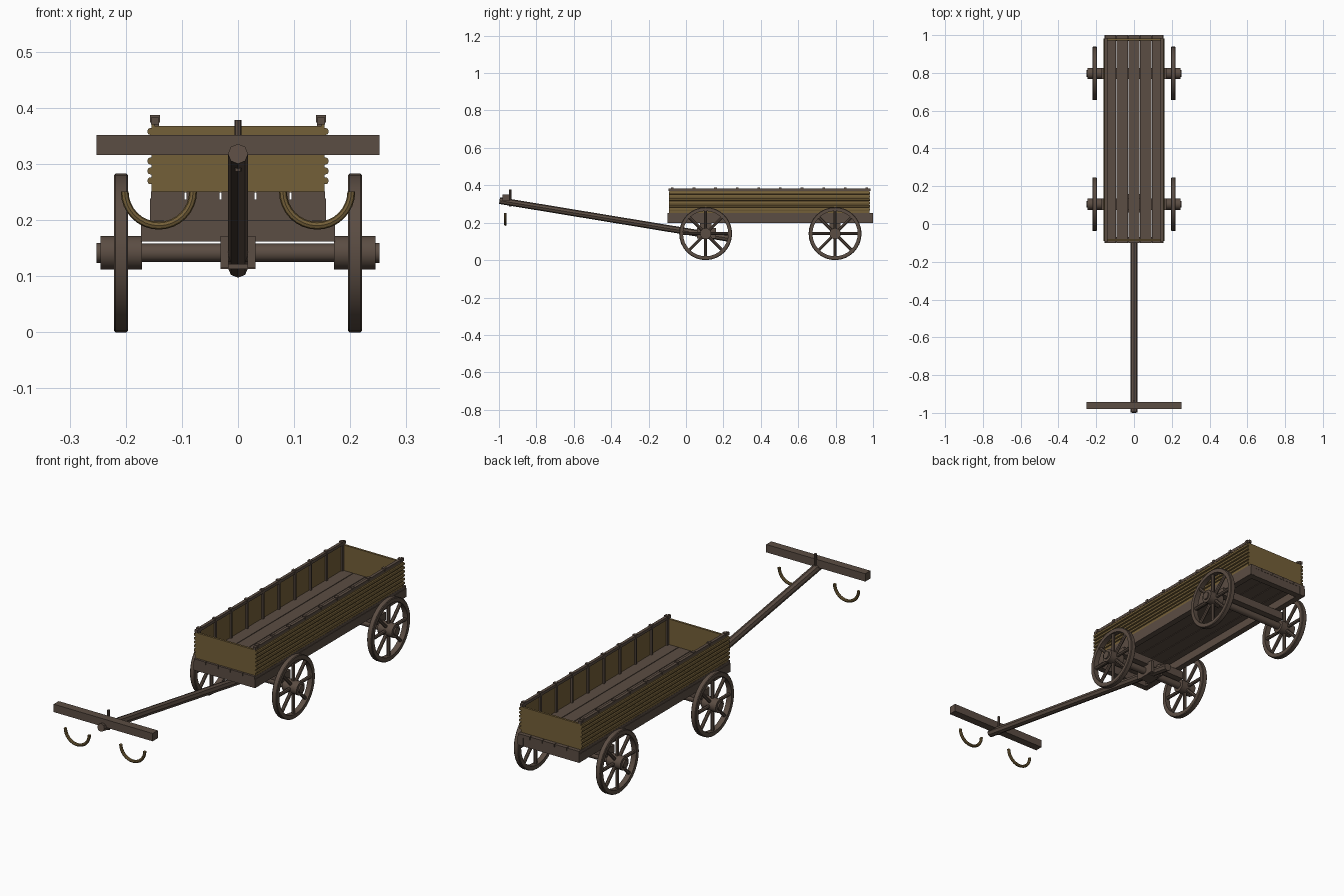
import bpy
import bmesh
import math
from mathutils import Vector

if "Cube" in bpy.data.objects:
    bpy.data.objects.remove(bpy.data.objects["Cube"], do_unlink=True)


def material(name, rgb):
    mat = bpy.data.materials.new(name)
    mat.use_nodes = True
    mat.diffuse_color = (*rgb, 1)
    mat.node_tree.nodes["Principled BSDF"].inputs["Base Color"].default_value = (*rgb, 1)
    return mat


BROWN = material("dark brown wood", (0.105, 0.074, 0.056))
OLIVE = material("olive wood", (0.175, 0.115, 0.04))


def finish(name, bm, mat, smooth=False):
    bmesh.ops.recalc_face_normals(bm, faces=bm.faces[:])
    mesh = bpy.data.meshes.new(name)
    bm.to_mesh(mesh)
    bm.free()
    mesh.materials.append(mat)
    obj = bpy.data.objects.new(name, mesh)
    bpy.context.collection.objects.link(obj)
    if smooth:
        bpy.ops.object.select_all(action="DESELECT")
        obj.select_set(True)
        bpy.context.view_layer.objects.active = obj
        bpy.ops.object.shade_smooth_by_angle(angle=math.radians(40))
    return obj


def add_box(bm, x, y, z):
    """Box from three (low, high) ranges."""
    verts = bmesh.ops.create_cube(bm, size=1)["verts"]
    for v in verts:
        v.co = Vector([(lo + hi) / 2 + c * (hi - lo) for c, (lo, hi) in zip(v.co, (x, y, z))])


def box(name, x, y, z, mat=BROWN):
    bm = bmesh.new()
    add_box(bm, x, y, z)
    return finish(name, bm, mat)


def add_rod(bm, a, b, radius, sides=12):
    """Cylinder between two points."""
    a, b = Vector(a), Vector(b)
    verts = bmesh.ops.create_cone(bm, cap_ends=True, segments=sides, radius1=radius,
                                  radius2=radius, depth=(b - a).length)["verts"]
    turn = (b - a).to_track_quat("Z", "Y")
    for v in verts:
        v.co = turn @ v.co + (a + b) / 2


def rod(name, a, b, radius, sides=12):
    bm = bmesh.new()
    add_rod(bm, a, b, radius, sides)
    return finish(name, bm, BROWN, True)


def span(side, lo, hi):
    return tuple(sorted((side * lo, side * hi)))


AXLE_Z = 0.1415
AXLES = {"front": 0.105, "rear": 0.797}
SIDES = {"left": 1, "right": -1}


def wheel(name, side, y):
    bm = bmesh.new()
    # Rim: a bevelled rectangular section swept round the axle
    section = [(0.196, 0.121), (0.196, 0.1385), (0.199, 0.1415),
               (0.218, 0.1415), (0.221, 0.1385), (0.221, 0.121)]
    count = 32
    rings = []
    for i in range(count):
        t = math.tau * i / count
        rings.append([bm.verts.new((side * x, y + r * math.sin(t), AXLE_Z + r * math.cos(t)))
                      for x, r in section])
    for i, ring in enumerate(rings):
        following = rings[(i + 1) % count]
        for j in range(len(section)):
            k = (j + 1) % len(section)
            bm.faces.new((ring[j], ring[k], following[k], following[j]))
    # Spokes, hub and axle cap
    for i in range(8):
        t = math.tau * i / 8
        d = Vector((0, math.sin(t), math.cos(t)))
        centre = Vector((side * 0.208, y, AXLE_Z))
        add_rod(bm, centre + d * 0.02, centre + d * 0.125, 0.008, 8)
    add_rod(bm, (side * 0.171, y, AXLE_Z), (side * 0.245, y, AXLE_Z), 0.03, 16)
    add_rod(bm, (side * 0.24, y, AXLE_Z), (side * 0.252, y, AXLE_Z), 0.018, 12)
    finish(name, bm, BROWN, True)


# Running gear
for end, y in AXLES.items():
    rod(end + "_axle", (-0.2, y, AXLE_Z), (0.2, y, AXLE_Z), 0.0165)
    box(end + "_bolster", (-0.173, 0.173), (y - 0.03, y + 0.03), (0.162, 0.199))
    for label, side in SIDES.items():
        wheel(f"{end}_{label}_wheel", side, y)

# Bed frame and floor
for label, side in SIDES.items():
    box(label + "_bed_beam", span(side, 0.128, 0.157), (-0.1, 1.0), (0.199, 0.238))
box("front_bed_beam", (-0.156, 0.156), (-0.099, -0.07), (0.198, 0.237))
box("rear_bed_beam", (-0.156, 0.156), (0.97, 0.999), (0.198, 0.237))
bm = bmesh.new()
for i in range(-2, 3):
    add_box(bm, (i * 0.0625 - 0.0297, i * 0.0625 + 0.0297), (-0.1, 1.0), (0.237, 0.251))
finish("floor_planks", bm, BROWN)

# End boards
box("front_board", (-0.153, 0.153), (-0.09, -0.08), (0.249, 0.368), OLIVE)
box("rear_board", (-0.153, 0.153), (0.972, 0.982), (0.249, 0.368), OLIVE)

# Side walls: lining, rounded slats, upright stakes and top rail
for label, side in SIDES.items():
    box(label + "_wall_lining", span(side, 0.149, 0.154), (-0.088, 0.98), (0.251, 0.372), OLIVE)
    bm = bmesh.new()
    for i in range(6):
        z = 0.27 + i * 0.0176
        add_box(bm, span(side, 0.151, 0.161), (-0.091, 0.983), (z - 0.006, z + 0.006))
    outer = [e for e in bm.edges if all(abs(v.co.x) > 0.16 for v in e.verts)
             and abs(e.verts[0].co.y - e.verts[1].co.y) > 0.5]
    bmesh.ops.bevel(bm, geom=outer, offset=0.004, segments=2, affect="EDGES", profile=0.5)
    finish(label + "_wall_slats", bm, OLIVE)
    bm = bmesh.new()
    for i in range(10):
        y = -0.073 + i * 0.1155
        add_box(bm, span(side, 0.141, 0.15), (y - 0.005, y + 0.005), (0.25, 0.375))
        add_box(bm, span(side, 0.139, 0.157), (y - 0.007, y + 0.007), (0.374, 0.387))
    finish(label + "_wall_stakes", bm, BROWN)
    box(label + "_top_rail", span(side, 0.141, 0.155), (-0.094, 0.986), (0.37, 0.383))

# Draw pole held by a bracket on the front axle
rod("draw_pole", (0, -0.997, 0.318), (0, 0.235, 0.115), 0.018, 8)
for label, side in SIDES.items():
    box(label + "_pole_bracket", span(side, 0.017, 0.031), (0.06, 0.16), (0.115, 0.172))
box("pole_bracket_base", (-0.031, 0.031), (0.075, 0.135), (0.113, 0.122))

# Crossbar with its peg
box("crossbar", (-0.252, 0.252), (-0.98, -0.943), (0.316, 0.352))
rod("crossbar_peg", (0, -0.94, 0.287), (0, -0.94, 0.378), 0.006, 8)

# Half-ring harness hooks hanging under the crossbar
for label, side in SIDES.items():
    bm = bmesh.new()
    rings = []
    for i in range(17):
        t = math.pi + math.pi * i / 16
        d = Vector((math.cos(t), 0, math.sin(t)))
        centre = Vector((side * 0.141, -0.966, 0.251)) + d * 0.061
        rings.append([bm.verts.new(centre + 0.007 * (d * math.cos(a) + Vector((0, math.sin(a), 0))))
                      for a in (math.tau * j / 8 for j in range(8))])
    for first, second in zip(rings, rings[1:]):
        for j in range(8):
            k = (j + 1) % 8
            bm.faces.new((first[j], first[k], second[k], second[j]))
    bm.faces.new(rings[0])
    bm.faces.new(rings[-1])
    finish(label + "_harness_hook", bm, OLIVE, True)
